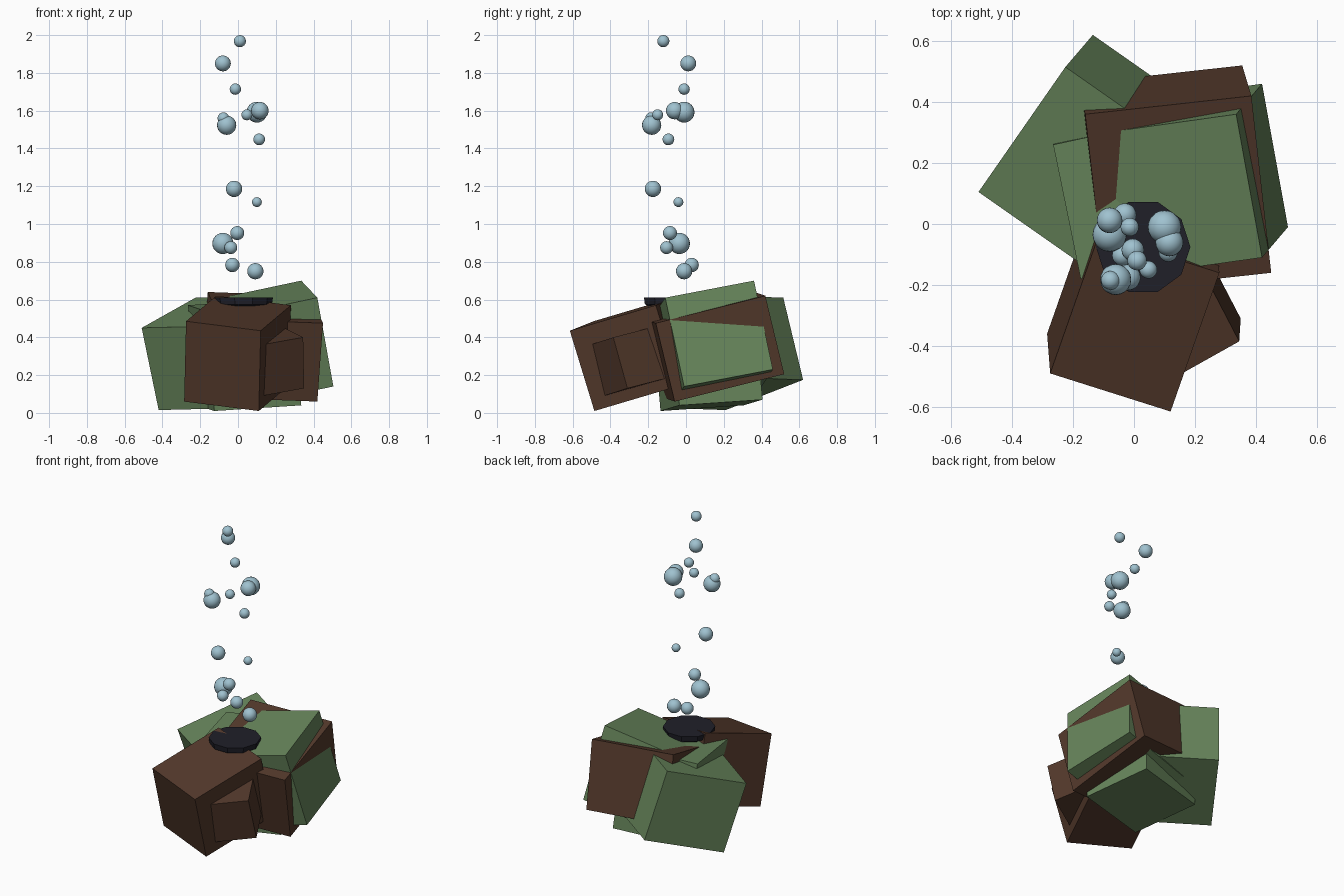
import bpy, bmesh, math
from mathutils import Vector


def mat(name, rgb):
    m = bpy.data.materials.new(name)
    m.diffuse_color = (*rgb, 1)
    return m


BROWN = mat("brown rock", (0.085, 0.040, 0.024))
GREEN = mat("mossy green", (0.135, 0.235, 0.105))
DARK = mat("dark vent", (0.014, 0.014, 0.022))
BLUE = mat("bubble blue", (0.35, 0.54, 0.63))


def finish(name, bm, material):
    bmesh.ops.recalc_face_normals(bm, faces=bm.faces)
    me = bpy.data.meshes.new(name)
    bm.to_mesh(me)
    bm.free()
    me.materials.append(material)
    ob = bpy.data.objects.new(name, me)
    bpy.context.collection.objects.link(ob)
    return ob


def block(name, corner, a, b, c, material):
    """Tilted block from one corner and its three edge vectors."""
    p, a, b, c = map(Vector, (corner, a, b, c))
    bm = bmesh.new()
    bmesh.ops.create_cube(bm, size=1)
    for v in bm.verts:
        u = v.co + Vector((0.5, 0.5, 0.5))
        v.co = p + a * u.x + b * u.y + c * u.z
    finish(name, bm, material)


# Tumbled rocks
block("front_rock", (0.12, -0.615, 0.435), (-0.395, 0.125, 0.05),
      (0.16, 0.455, 0.135), (-0.01, 0.13, -0.425), BROWN)
block("small_side_rock", (0.345, -0.385, 0.40), (-0.25, -0.14, -0.045),
      (-0.13, 0.25, 0.065), (0.005, 0.075, -0.27), BROWN)
block("back_rock", (0.45, -0.16, 0.475), (-0.545, -0.06, 0.02),
      (-0.065, 0.58, 0.145), (-0.03, 0.10, -0.415), BROWN)
block("left_mossy_rock", (-0.51, 0.105, 0.45), (0.285, 0.41, 0.16),
      (0.40, -0.28, 0.01), (0.09, 0.105, -0.435), GREEN)
block("right_mossy_rock", (0.42, -0.11, 0.61), (-0.47, -0.066, -0.10),
      (-0.085, 0.47, 0.09), (0.085, 0.10, -0.47), GREEN)
block("inner_mossy_rock", (-0.265, 0.26, 0.57), (0.46, 0.10, 0.03),
      (0.09, -0.44, -0.03), (0.05, 0.045, -0.53), GREEN)

# Ten-sided vent bowl on top of the rocks
bm = bmesh.new()
rings = []
for r, z in ((0.155, 0.61), (0.150, 0.575), (0.10, 0.55)):
    rings.append([bm.verts.new((0.03 + r * math.cos(i * math.tau / 10),
                                -0.075 + r * math.sin(i * math.tau / 10), z))
                  for i in range(10)])
for lo, hi in zip(rings, rings[1:]):
    for i in range(10):
        j = (i + 1) % 10
        bm.faces.new((lo[i], lo[j], hi[j], hi[i]))
bm.faces.new(rings[0])
bm.faces.new(rings[-1])
finish("vent", bm, DARK)

# Rising bubbles: x, y, z, radius
bubbles = [
    (0.01, -0.12, 1.968, 0.032), (-0.08, 0.012, 1.85, 0.042),
    (-0.014, -0.01, 1.714, 0.03), (0.10, -0.01, 1.592, 0.055),
    (0.116, -0.06, 1.60, 0.046), (0.047, -0.15, 1.578, 0.029),
    (-0.077, -0.185, 1.56, 0.031), (-0.06, -0.182, 1.523, 0.051),
    (0.112, -0.093, 1.448, 0.031), (-0.021, -0.175, 1.186, 0.043),
    (0.10, -0.04, 1.116, 0.026), (-0.004, -0.085, 0.952, 0.037),
    (-0.08, -0.035, 0.897, 0.056), (-0.038, -0.103, 0.875, 0.034),
    (-0.03, 0.03, 0.783, 0.038), (0.092, -0.01, 0.75, 0.043)]
for n, (x, y, z, r) in enumerate(bubbles, 1):
    bm = bmesh.new()
    bmesh.ops.create_uvsphere(bm, u_segments=20, v_segments=12, radius=r)
    bmesh.ops.translate(bm, verts=bm.verts, vec=(x, y, z))
    ob = finish(f"bubble_{n}", bm, BLUE)
    ob.data.shade_smooth()
